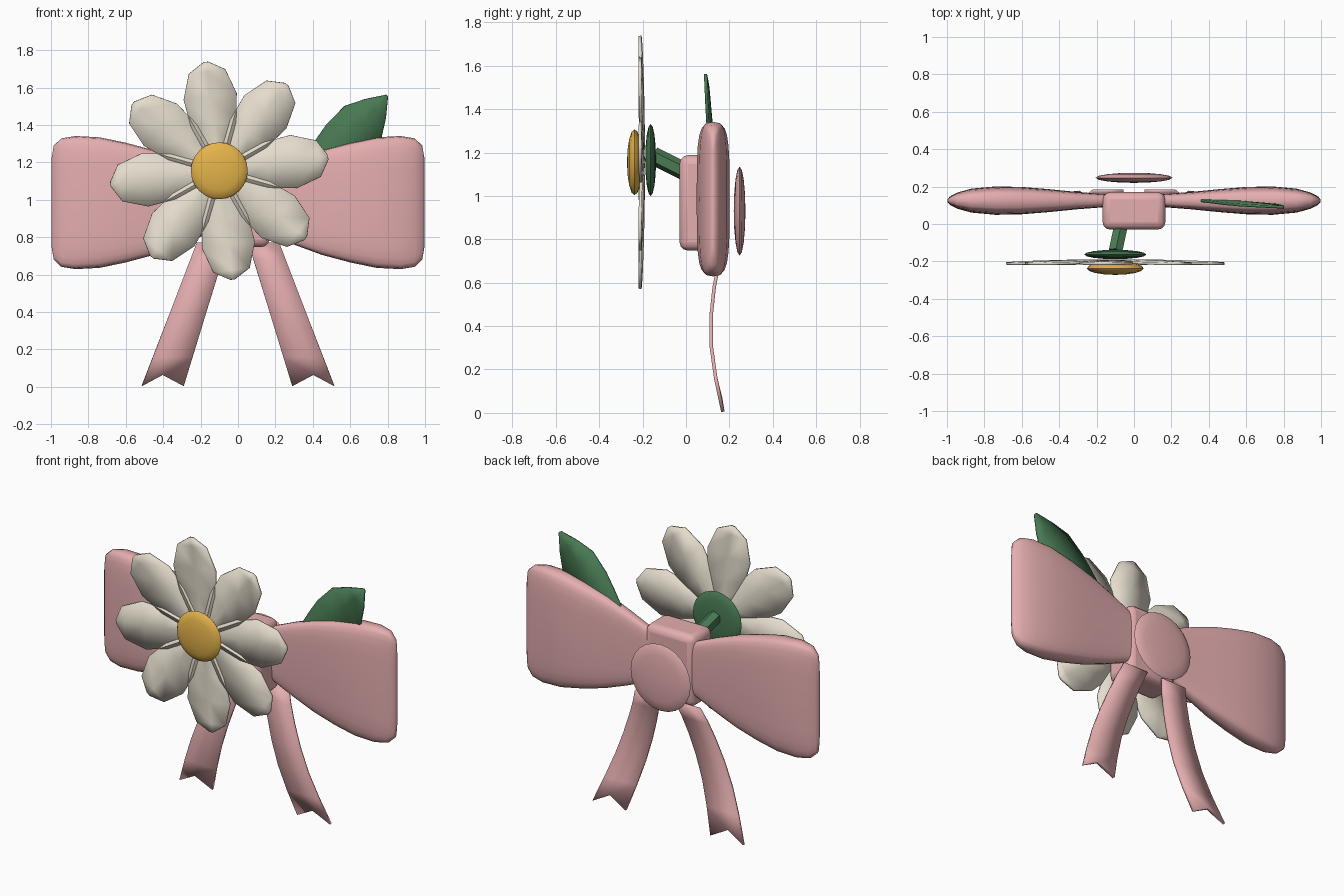
import bpy, bmesh, math
from mathutils import Vector, Matrix

if "Cube" in bpy.data.objects:
    bpy.data.objects.remove(bpy.data.objects["Cube"])


def material(name, rgb):
    m = bpy.data.materials.new(name)
    m.diffuse_color = (*rgb, 1)
    m.use_nodes = True
    m.node_tree.nodes["Principled BSDF"].inputs["Base Color"].default_value = m.diffuse_color
    return m


PINK = material("ribbon pink", (0.78, 0.42, 0.43))
CREAM = material("petal cream", (0.78, 0.72, 0.61))
GOLD = material("flower gold", (0.78, 0.45, 0.07))
GREEN = material("leaf green", (0.065, 0.19, 0.085))


def make(name, verts, faces, mat, angle=40):
    me = bpy.data.meshes.new(name)
    me.from_pydata(verts, [], faces)
    ob = bpy.data.objects.new(name, me)
    bpy.context.collection.objects.link(ob)
    me.materials.append(mat)
    bm = bmesh.new()
    bm.from_mesh(me)
    bmesh.ops.recalc_face_normals(bm, faces=bm.faces)
    bm.to_mesh(me)
    bm.free()
    smooth(ob, angle)
    return ob


def smooth(ob, angle):
    bpy.ops.object.select_all(action='DESELECT')
    bpy.context.view_layer.objects.active = ob
    ob.select_set(True)
    bpy.ops.object.shade_smooth_by_angle(angle=math.radians(angle))


def strip_faces(rows, cols):
    return [(r * cols + c, r * cols + c + 1, (r + 1) * cols + c + 1, (r + 1) * cols + c)
            for r in range(rows - 1) for c in range(cols - 1)]


def thicken(ob, t):
    mod = ob.modifiers.new("thickness", 'SOLIDIFY')
    mod.thickness = t
    mod.offset = 0


def lens(name, centre, r, ry, mat, seg=24, rings=8):
    # flattened ball with its poles facing front and back
    bpy.ops.mesh.primitive_uv_sphere_add(segments=seg, ring_count=rings, radius=1)
    ob = bpy.context.object
    ob.name = name
    ob.data.transform(Matrix.Translation(centre) @ Matrix.Diagonal((r, ry, r, 1))
                      @ Matrix.Rotation(math.pi / 2, 4, 'X'))
    ob.data.materials.append(mat)
    smooth(ob, 60)
    return ob


# bow loops: x, half height, half thickness
SECTIONS = [(0.08, 0.13, 0.03), (0.17, 0.17, 0.036), (0.3, 0.225, 0.046), (0.45, 0.28, 0.061),
            (0.6, 0.32, 0.073), (0.74, 0.349, 0.076), (0.87, 0.356, 0.064), (0.945, 0.343, 0.043),
            (0.985, 0.305, 0.022), (0.998, 0.23, 0.006)]
N = 24


def power(v, n):
    return math.copysign(abs(v) ** (2 / n), v)


for side, label in ((-1, "left"), (1, "right")):
    verts, faces = [], []
    for x, h, t in SECTIONS:
        for i in range(N):
            a = 2 * math.pi * i / N
            verts.append((side * x, 0.125 + t * power(math.cos(a), 4),
                          0.985 + h * power(math.sin(a), 4)))
    for r in range(len(SECTIONS) - 1):
        for i in range(N):
            j = (i + 1) % N
            faces.append((r * N + i, r * N + j, (r + 1) * N + j, (r + 1) * N + i))
    faces += [tuple(range(N)), tuple(range(len(verts) - N, len(verts)))]
    make("bow_loop_" + label, verts, faces, PINK, 60)

    # ribbon tails with notched ends: z, y
    path = [(0.77, 0.178), (0.68, 0.150), (0.58, 0.130), (0.45, 0.116),
            (0.31, 0.116), (0.16, 0.137), (0.005, 0.17)]
    verts = []
    for z, y in path:
        s = (0.77 - z) / 0.765
        inner, outer = 0.055 + 0.235 * s, 0.22 + 0.295 * s
        last = z < 0.01
        verts += [(side * inner, y, z),
                  (side * (inner + outer) / 2, y - 0.01 * last, z + 0.06 * last),
                  (side * outer, y, z)]
    thicken(make("ribbon_tail_" + label, verts, strip_faces(len(path), 3), PINK), 0.016)

# knot
bpy.ops.mesh.primitive_cube_add(size=1)
knot = bpy.context.object
knot.name = "bow_knot"
knot.data.transform(Matrix.Translation((0, 0.07, 0.968)) @ Matrix.Diagonal((0.335, 0.2, 0.44, 1)))
knot.data.materials.append(PINK)
bev = knot.modifiers.new("bevel", 'BEVEL')
bev.width = 0.04
bev.segments = 3
smooth(knot, 50)

# backing disc
lens("back_disc", (0, 0.247, 0.93), 0.205, 0.027, PINK)

# flower: eight petals; rows of distance from centre, half width, y
C = Vector((-0.1, 0, 1.155))
PETAL = [(0.03, 0.025, -0.2), (0.12, 0.07, -0.2), (0.25, 0.122, -0.204),
         (0.4, 0.143, -0.209), (0.535, 0.098, -0.212), (0.586, 0.012, -0.212)]


def blade(name, rows, origin, angle, mat, thick, cup):
    d = Vector((math.cos(angle), 0, math.sin(angle)))
    n = Vector((-d.z, 0, d.x))
    verts = []
    for r, w, y in rows:
        for k in (-1, 0, 1):
            verts.append(origin + d * r + n * (w * k) + Vector((0, y + cup * (k == 0) * w, 0)))
    thicken(make(name, verts, strip_faces(len(rows), 3), mat), thick)


for i in range(8):
    blade(f"petal_{i + 1}", PETAL, C, math.radians(7 + 45 * i), CREAM, 0.014, 0.05)

lens("flower_centre", (-0.1, -0.237, 1.155), 0.152, 0.035, GOLD)
lens("flower_calyx", (-0.1, -0.163, 1.165), 0.166, 0.025, GREEN)

# stem
a, b = Vector((-0.1, -0.15, 1.185)), Vector((-0.055, 0.06, 1.08))
bpy.ops.mesh.primitive_cylinder_add(vertices=6, radius=0.042, depth=(b - a).length)
stem = bpy.context.object
stem.name = "flower_stem"
stem.data.transform(Matrix.Translation((a + b) / 2) @ (b - a).to_track_quat('Z', 'Y').to_matrix().to_4x4())
stem.data.materials.append(GREEN)

# leaf tucked into the right loop
LEAF = [(0, 0.02, 0.15), (0.15, 0.06, 0.14), (0.32, 0.1, 0.128), (0.46, 0.124, 0.118), (0.57, 0.138, 0.11),
        (0.71, 0.132, 0.101), (0.81, 0.076, 0.095), (0.905, 0.006, 0.09)]
blade("leaf", LEAF, Vector((0.192, 0, 0.885)), math.radians(48), GREEN, 0.014, 0.05)
